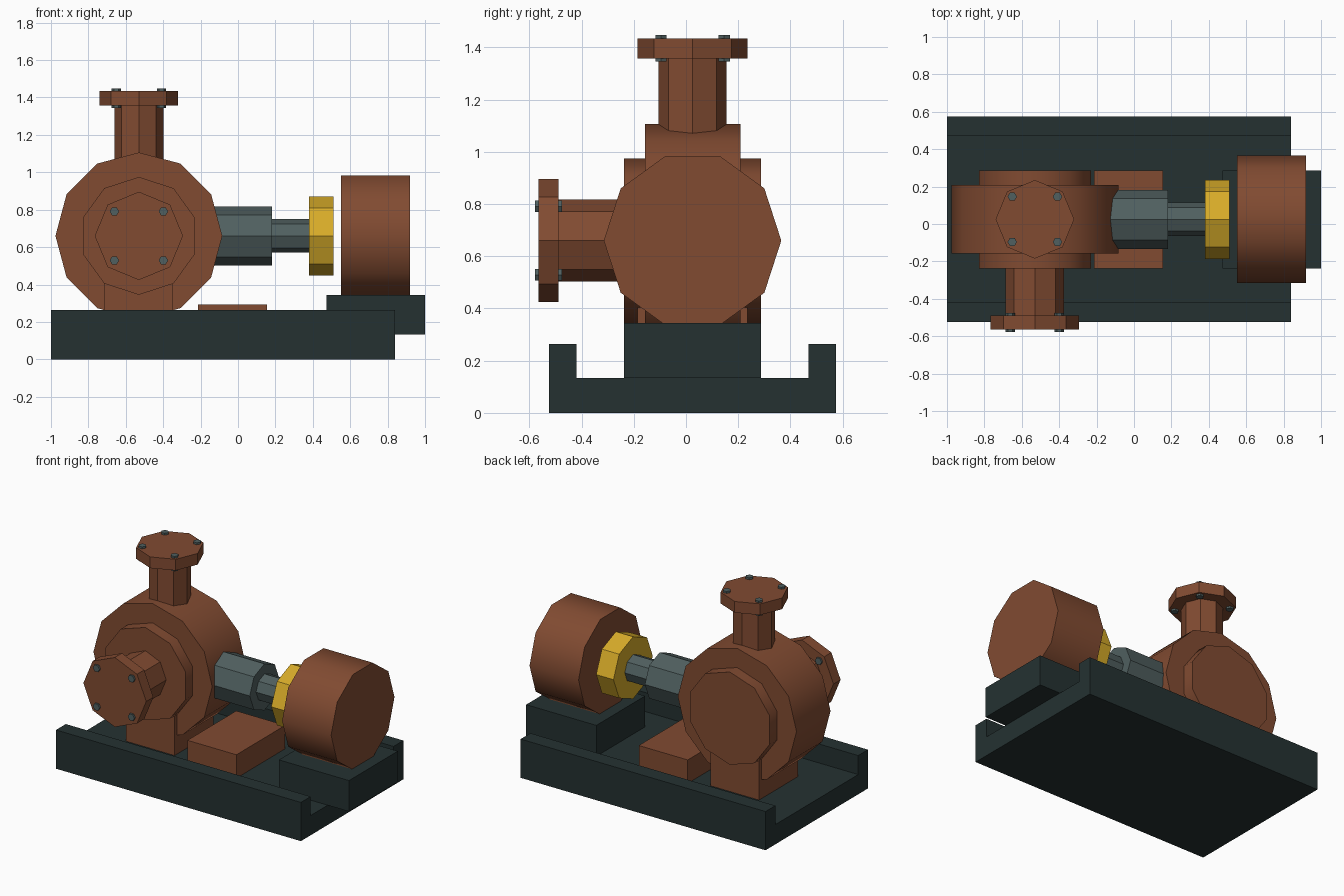
import bpy, bmesh, math
from mathutils import Vector

if "Cube" in bpy.data.objects:
    bpy.data.objects.remove(bpy.data.objects["Cube"])


def material(name, rgb):
    m = bpy.data.materials.new(name)
    m.diffuse_color = (*rgb, 1)
    m.use_nodes = True
    m.node_tree.nodes["Principled BSDF"].inputs["Base Color"].default_value = m.diffuse_color
    return m


RUST = material("rust_brown", (0.22, 0.07, 0.031))
DARK = material("dark_green_grey", (0.018, 0.031, 0.031))
STEEL = material("blue_grey_steel", (0.08, 0.115, 0.115))
YELLOW = material("safety_yellow", (0.68, 0.41, 0.022))


def prism(name, points, offset, mat):
    """Extrude a closed outline by offset; edges under 38 degrees shade smooth."""
    bm = bmesh.new()
    face = bm.faces.new([bm.verts.new(p) for p in points])
    ext = bmesh.ops.extrude_face_region(bm, geom=[face], use_keep_orig=True)
    moved = [v for v in ext["geom"] if isinstance(v, bmesh.types.BMVert)]
    bmesh.ops.translate(bm, verts=moved, vec=Vector(offset))
    bmesh.ops.recalc_face_normals(bm, faces=bm.faces)
    for f in bm.faces:
        f.smooth = True
    for e in bm.edges:
        e.smooth = e.calc_face_angle(math.pi) < math.radians(38)
    me = bpy.data.meshes.new(name)
    bm.to_mesh(me)
    bm.free()
    me.materials.append(mat)
    ob = bpy.data.objects.new(name, me)
    bpy.context.collection.objects.link(ob)
    return ob


def box(name, x, y, z, mat):
    pts = [(x[0], y[0], z[0]), (x[1], y[0], z[0]), (x[1], y[1], z[0]), (x[0], y[1], z[0])]
    return prism(name, pts, (0, 0, z[1] - z[0]), mat)


def disc(name, axis, centre, span, r, sides, mat, start=0):
    """Round part along an axis; centre gives the other two coordinates in order."""
    pts = []
    for i in range(sides):
        a = math.radians(start) + math.tau * i / sides
        p = [centre[0] + r * math.cos(a), centre[1] + r * math.sin(a)]
        p.insert("xyz".index(axis), span[0])
        pts.append(p)
    off = [0, 0, 0]
    off["xyz".index(axis)] = span[1] - span[0]
    return prism(name, pts, off, mat)


YC, ZC, PX = 0.025, 0.66, -0.53   # shaft line and pump centre

# Channel-shaped base, extruded along x
profile = [(-0.525, 0), (0.575, 0), (0.575, 0.263), (0.47, 0.263), (0.47, 0.134),
           (-0.42, 0.134), (-0.42, 0.263), (-0.525, 0.263)]
prism("base_channel", [(-1, y, z) for y, z in profile], (1.84, 0, 0), DARK)

# Motor and its plinth
box("motor_plinth", (0.473, 1.0), (-0.237, 0.287), (0.134, 0.344), DARK)
disc("motor", "x", (YC, ZC), (0.552, 0.92), 0.34, 10, RUST)

# Pump casing, covers and feet
disc("pump_casing", "y", (PX, ZC), (-0.157, 0.208), 0.446, 12, RUST)
disc("casing_cover", "y", (PX, ZC), (-0.237, 0.287), 0.315, 10, RUST, 90)
box("pump_foot", (-0.713, -0.347), (-0.185, 0.235), (0.134, 0.41), RUST)
box("bearing_foot", (-0.214, 0.154), (-0.237, 0.287), (0.134, 0.293), RUST)

# Drive line
disc("bearing_housing", "x", (YC, ZC), (-0.3, 0.181), 0.158, 8, STEEL)
disc("shaft", "x", (YC, ZC), (0.18, 0.38), 0.09, 8, STEEL)
disc("coupling", "x", (YC, ZC), (0.38, 0.51), 0.211, 8, YELLOW)

# Suction and discharge pipes with flanges
disc("suction_pipe", "y", (PX, ZC), (-0.49, -0.2), 0.157, 8, RUST)
disc("suction_flange", "y", (PX, ZC), (-0.565, -0.488), 0.236, 8, RUST)
disc("discharge_pipe", "z", (PX, YC), (0.98, 1.36), 0.131, 8, RUST)
disc("discharge_flange", "z", (PX, YC), (1.358, 1.434), 0.21, 8, RUST)

# Flange bolts
for sx in (-1, 1):
    for s in (-1, 1):
        disc("suction_bolt", "y", (PX + sx * 0.131, ZC + s * 0.131), (-0.578, -0.475), 0.025, 6, STEEL)
        disc("discharge_bolt", "z", (PX + sx * 0.121, YC + s * 0.121), (1.345, 1.447), 0.025, 6, STEEL)
